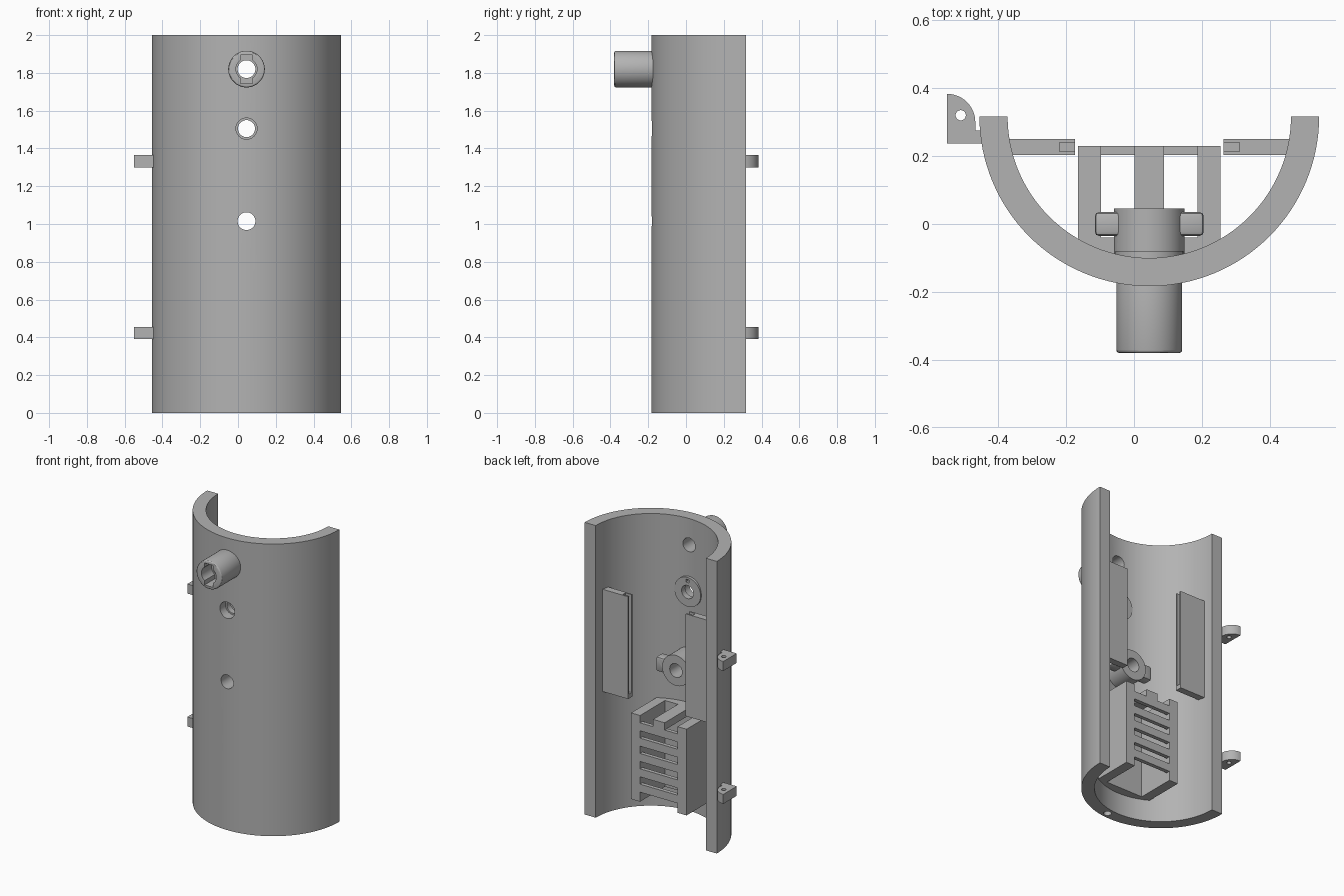
import bpy, bmesh, math
from mathutils import Matrix, Vector

if "Cube" in bpy.data.objects:
    bpy.data.objects.remove(bpy.data.objects["Cube"], do_unlink=True)

CX, CY = 0.045, 0.317          # axis of the half tube
R_OUT, R_IN = 0.5, 0.417

gray = bpy.data.materials.new("plain gray")
gray.use_nodes = True
COLOR = (0.45, 0.45, 0.45, 1)
gray.diffuse_color = COLOR
gray.node_tree.nodes["Principled BSDF"].inputs["Base Color"].default_value = COLOR


def finish(name, bm):
    bmesh.ops.recalc_face_normals(bm, faces=bm.faces)
    mesh = bpy.data.meshes.new(name)
    bm.to_mesh(mesh)
    bm.free()
    obj = bpy.data.objects.new(name, mesh)
    bpy.context.collection.objects.link(obj)
    mesh.materials.append(gray)
    return obj


def box(name, x0, x1, y0, y1, z0, z1):
    bm = bmesh.new()
    size = Matrix.Diagonal((x1 - x0, y1 - y0, z1 - z0, 1))
    mid = Matrix.Translation(((x0 + x1) / 2, (y0 + y1) / 2, (z0 + z1) / 2))
    bmesh.ops.create_cube(bm, size=1, matrix=mid @ size)
    return finish(name, bm)


def prism(name, points, z0, z1):
    bm = bmesh.new()
    face = bm.faces.new([bm.verts.new((x, y, z0)) for x, y in points])
    out = bmesh.ops.extrude_face_region(bm, geom=[face])
    moved = [v for v in out["geom"] if isinstance(v, bmesh.types.BMVert)]
    bmesh.ops.translate(bm, verts=moved, vec=(0, 0, z1 - z0))
    return finish(name, bm)


def rod(name, center, r, length, axis="Y"):
    bm = bmesh.new()
    turn = Matrix.Rotation(math.pi / 2, 4, "X") if axis == "Y" else Matrix()
    bmesh.ops.create_cone(bm, cap_ends=True, segments=40, radius1=r, radius2=r,
                          depth=length, matrix=Matrix.Translation(center) @ turn)
    return finish(name, bm)


def rod_y(name, z, r, y0, y1):
    return rod(name, (CX, (y0 + y1) / 2, z), r, y1 - y0)


def apply(obj, mod):
    bpy.context.view_layer.objects.active = obj
    bpy.ops.object.modifier_apply(modifier=mod.name)


def combine(obj, other, operation="DIFFERENCE"):
    mod = obj.modifiers.new("combine", "BOOLEAN")
    mod.operation, mod.solver, mod.object = operation, "EXACT", other
    apply(obj, mod)
    bpy.data.objects.remove(other, do_unlink=True)


def arc(cx, cy, r, a0, a1, n):
    angles = [math.radians(a0 + (a1 - a0) * i / n) for i in range(n + 1)]
    return [(cx + r * math.cos(a), cy + r * math.sin(a)) for a in angles]


# Half tube shell with the front ports and a bottom drain
shell = prism("shell", arc(CX, CY, R_OUT, 180, 360, 64)
              + arc(CX, CY, R_IN, 360, 180, 64), 0, 2)
for z, r in ((1.82, 0.047), (1.505, 0.056), (1.015, 0.047)):
    combine(shell, rod_y("port_cutter", z, r, -0.3, 0))
combine(shell, rod("drain_cutter", (0.1, -0.14, 0), 0.025, 0.12, "Z"))

# Front nozzle with rounded rim, bore and key slot
nozzle = rod_y("nozzle", 1.82, 0.097, -0.38, -0.14)
bevel = nozzle.modifiers.new("rim", "BEVEL")
bevel.width, bevel.segments = 0.01, 3
bevel.limit_method, bevel.angle_limit = "ANGLE", math.radians(40)
apply(nozzle, bevel)
combine(nozzle, rod_y("bore_cutter", 1.82, 0.047, -0.5, 0))
combine(nozzle, rod_y("socket_cutter", 1.82, 0.056, -0.5, -0.27))
combine(nozzle, box("slot_cutter", CX - 0.032, CX + 0.032, -0.5, -0.27, 1.745, 1.895))

# Flat washer behind the middle port
washer = rod_y("port_washer", 1.505, 0.1, -0.12, -0.08)
combine(washer, rod_y("washer_cutter", 1.505, 0.045, -0.3, 0))
combine(washer, box("notch_cutter", CX - 0.012, CX + 0.012, -0.1, 0, 1.57, 1.59))

# Bushing with side lugs behind the lower port
bushing = rod_y("bushing", 1.015, 0.104, -0.13, 0.045)
lugs = box("bushing_lugs", CX - 0.16, CX + 0.16, -0.035, 0.035, 0.965, 1.065)
bevel = lugs.modifiers.new("round", "BEVEL")
bevel.width, bevel.segments = 0.012, 2
apply(lugs, bevel)
combine(bushing, lugs, "UNION")
combine(bushing, rod_y("bushing_cutter", 1.015, 0.047, -0.3, 0.2))

# Slotted side panels, mirrored about the tube axis
for side, name in ((-1, "right_panel"), (1, "left_panel")):
    def span(a, b):
        return sorted((CX + side * a, CX + side * b))
    panel = box(name, *span(0.218, 0.43), 0.203, 0.25, 0.84, 1.54)
    combine(panel, box("groove_cutter", *span(0.2, 0.265), 0.213, 0.24, 0.87, 1.6))

# Open rack: side walls, front wall, top rib and slats
Z0, Z1 = 0.15, 0.74
for side, name in ((-1, "rack_right_wall"), (1, "rack_left_wall")):
    xs = sorted((CX + side * 0.142, CX + side * 0.21))
    box(name, *xs, -0.05, 0.23, Z0, Z1)
edge = math.degrees(math.asin(0.2 / (R_IN + 0.01)))
prism("rack_front_wall", arc(CX, CY, R_IN + 0.01, 270 - edge, 270 + edge, 16)
      + [(CX + 0.2, -0.04), (CX - 0.2, -0.04)], Z0, Z1)
box("rack_top_rib", CX - 0.044, CX + 0.044, -0.05, 0.23, Z1 - 0.05, Z1)
for i in range(5):
    top = 0.69 - 0.105 * i
    box(f"rack_slat_{i + 1}", CX - 0.145, CX + 0.145, 0.203, 0.23, top - 0.055, top)

# Hinge ears with pin holes
ear = arc(-0.55, 0.3, 0.083, 90, 0, 12) + [
    (-0.467, 0.275), (-0.44, 0.275), (-0.44, 0.237), (-0.55, 0.237)]
for name, z in (("lower_hinge_ear", 0.39), ("upper_hinge_ear", 1.3)):
    lug = prism(name, ear, z, z + 0.065)
    combine(lug, rod("pin_cutter", (-0.51, 0.32, z), 0.015, 0.3, "Z"))

# Smooth curved surfaces, keep edges sharp
bpy.ops.object.select_all(action="DESELECT")
for obj in bpy.context.scene.objects:
    if obj.type == "MESH":
        obj.select_set(True)
        bpy.context.view_layer.objects.active = obj
bpy.ops.object.shade_smooth_by_angle(angle=math.radians(30))
